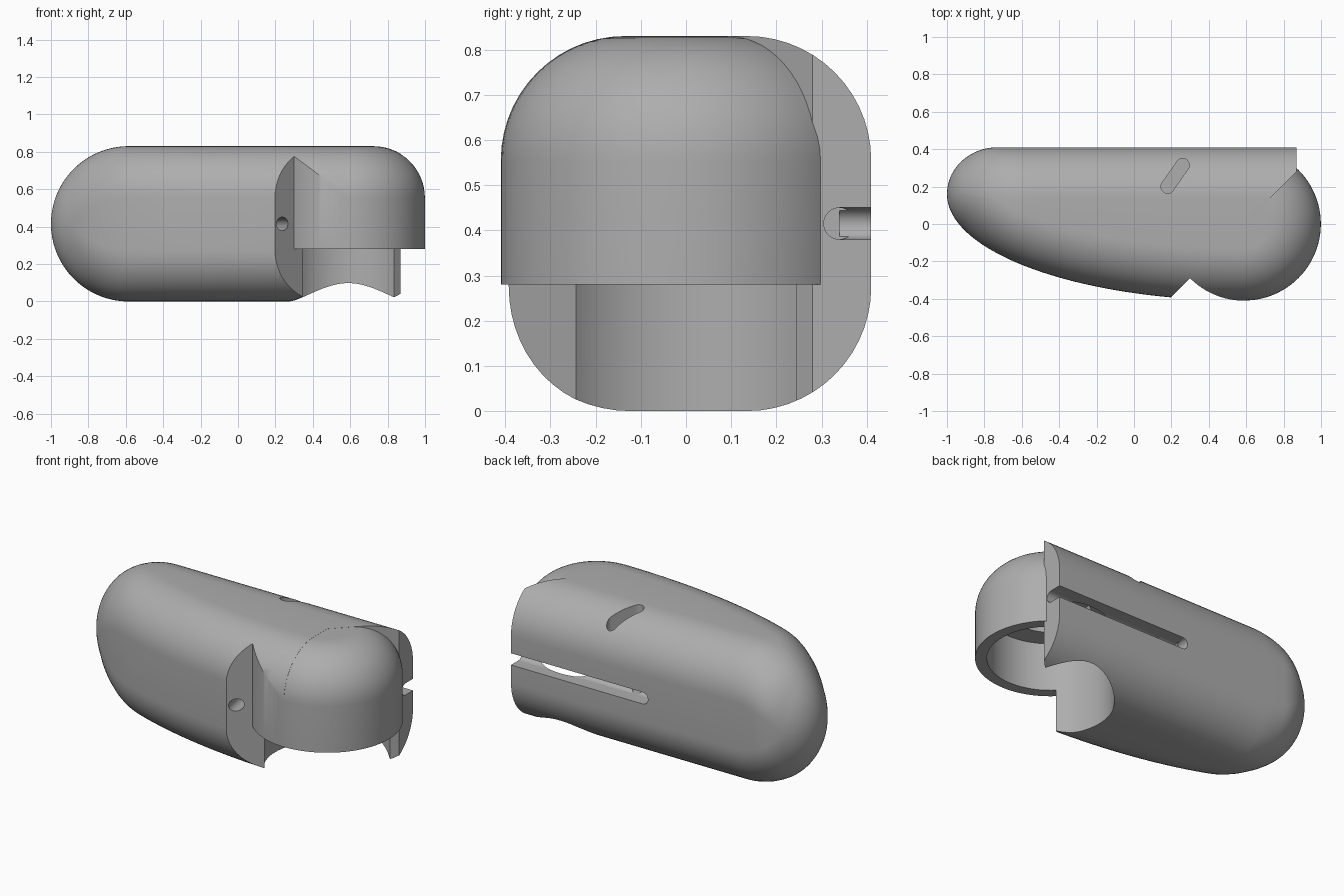
import bpy, bmesh
from math import cos, sin, pi, sqrt, radians
from mathutils import Vector

if "Cube" in bpy.data.objects:
    bpy.data.objects.remove(bpy.data.objects["Cube"])

H, R, FILLET = 0.415, 0.41, 0.275      # half height, cup radius, edge rounding
PIVOT = Vector((0.59, 0, 0))           # centre of the cup
SLOT_Z = 0.415

grey = bpy.data.materials.new("plain grey")
grey.use_nodes = True
grey.diffuse_color = (0.42, 0.42, 0.42, 1)
grey.node_tree.nodes["Principled BSDF"].inputs["Base Color"].default_value = grey.diffuse_color


def finish(bm, name):
    bmesh.ops.recalc_face_normals(bm, faces=bm.faces)
    mesh = bpy.data.meshes.new(name)
    bm.to_mesh(mesh)
    bm.free()
    mesh.materials.append(grey)
    ob = bpy.data.objects.new(name, mesh)
    bpy.context.collection.objects.link(ob)
    return ob


def loft(name, rings, closed=False):
    bm = bmesh.new()
    rows = [[bm.verts.new(p) for p in ring] for ring in rings]
    for a, b in zip(rows, rows[1:]):
        for i in range(len(a)):
            j = (i + 1) % len(a)
            bm.faces.new((a[i], a[j], b[j], b[i]))
    bm.faces.new(rows[0])
    bm.faces.new(rows[-1])
    return finish(bm, name)


def prism(name, outline, z0, z1):
    return loft(name, [[(x, y, z) for x, y in outline] for z in (z0, z1)])


def circle(x, y, r, start=0, end=2 * pi, n=64):
    return [(x + r * cos(start + (end - start) * i / n),
             y + r * sin(start + (end - start) * i / n)) for i in range(n)]


def rod(name, a, b, r):
    a, b = Vector(a), Vector(b)
    turn = (b - a).to_track_quat('Z', 'Y')
    return loft(name, [[end + turn @ Vector((x, y, 0)) for x, y in circle(0, 0, r, n=32)]
                       for end in (a, b)])


def combine(target, other, operation):
    mod = target.modifiers.new(operation.lower(), 'BOOLEAN')
    mod.operation, mod.object, mod.solver = operation, other, 'EXACT'
    other.hide_render = True
    bpy.context.view_layer.objects.active = target
    bpy.ops.object.modifier_apply(modifier=mod.name)
    bpy.data.objects.remove(other)


def section(x):
    """Rounded cross-section of the body at x."""
    def ellipse(centre, a):
        return sqrt(max(0, 1 - (min(0, x - centre) / a) ** 2))
    low = 0.16 - 0.57 * ellipse(0.59, 1.59)
    high = 0.16 + 0.25 * ellipse(-0.73, 0.27)
    hz = H * ellipse(H - 1, H)
    mid, hy = (low + high) / 2, (high - low) / 2
    ry, rz = min(FILLET, hy * 0.999), min(FILLET, hz * 0.999)
    points = []
    for k, (sy, sz) in enumerate(((1, 1), (-1, 1), (-1, -1), (1, -1))):
        for i in range(15):
            t = (k + i / 14) * pi / 2
            points.append((x, mid + sy * (hy - ry) + ry * cos(t),
                           H + sz * (hz - rz) + rz * sin(t)))
    return points


# Main body, lofted along x
xs = [-1 + H * (1 - cos(pi / 2 * (i + 0.3) / 28)) for i in range(28)]
xs += [H - 1 + (0.87 - H + 1) * i / 30 for i in range(31)]
body = loft("rounded_body", [section(x) for x in xs])

# Diagonal split; the upper half of it leaves the round cup wall
combine(body, prism("lower_split", [(-0.91, -1.5), (1.5, -1.5), (1.5, 0.91)], -1, 0.28), 'DIFFERENCE')
wall = circle(PIVOT.x, 0, R, -pi / 2, -3 * pi / 4, 24)
corner = (PIVOT.x - R * sqrt(0.5), -R * sqrt(0.5))
combine(body, prism("upper_split", [(PIVOT.x, 0)] + wall +
                    [corner, (-0.91, -1.5), (1.5, -1.5), (1.5, 0.91)], -1, 1.2), 'DIFFERENCE')

# Domed cup
profile = [(R - 0.001, 0.28)]
profile += [(R - 0.001 - FILLET * (1 - cos(t)), 2 * H - FILLET * (1 - sin(t)) - 0.0005)
            for t in [pi / 2 * i / 16 for i in range(17)]]
cup = loft("domed_cup", [[(x, y, z) for x, y in circle(PIVOT.x, 0, r, n=96)] for r, z in profile])
combine(body, cup, 'UNION')

# Stepped cavity below the cup
combine(body, prism("cavity", circle(PIVOT.x, 0, 0.345, n=96), -1, 0.57), 'DIFFERENCE')
combine(body, prism("cavity_step", circle(PIVOT.x, 0, 0.22), 0.5, 0.66), 'DIFFERENCE')

# Long groove in the back with a round floor and round end
r = 0.035
groove = []
for y in (0.34, 0.7):
    groove.append([(x, y, SLOT_Z + z) for x, z in
                   circle(0, 0, r, pi / 2, 3 * pi / 2, 16) + [(0, -r), (1.2, -r), (1.2, r)]])
combine(body, loft("back_groove", groove), 'DIFFERENCE')
combine(body, rod("groove_floor", (-0.02, 0.34, SLOT_Z), (1.2, 0.34, SLOT_Z), r), 'DIFFERENCE')

# Channel from the front diagonal face to the groove
combine(body, rod("front_channel", (0.265, -0.5, SLOT_Z), (0.1, 0.35, SLOT_Z), 0.036), 'DIFFERENCE')

# Slanted slot in the top
a, b = Vector((0.18, 0.2)), Vector((0.26, 0.315))
ang = (b - a).angle_signed(Vector((1, 0)))
slot = circle(b.x, b.y, 0.036, ang - pi / 2, ang + pi / 2, 16)
slot += circle(a.x, a.y, 0.036, ang + pi / 2, ang + 3 * pi / 2, 16)
combine(body, prism("top_slot", slot, 0.55, 1), 'DIFFERENCE')

bpy.ops.object.select_all(action='DESELECT')
body.select_set(True)
bpy.context.view_layer.objects.active = body
bpy.ops.object.shade_smooth_by_angle(angle=radians(30))
